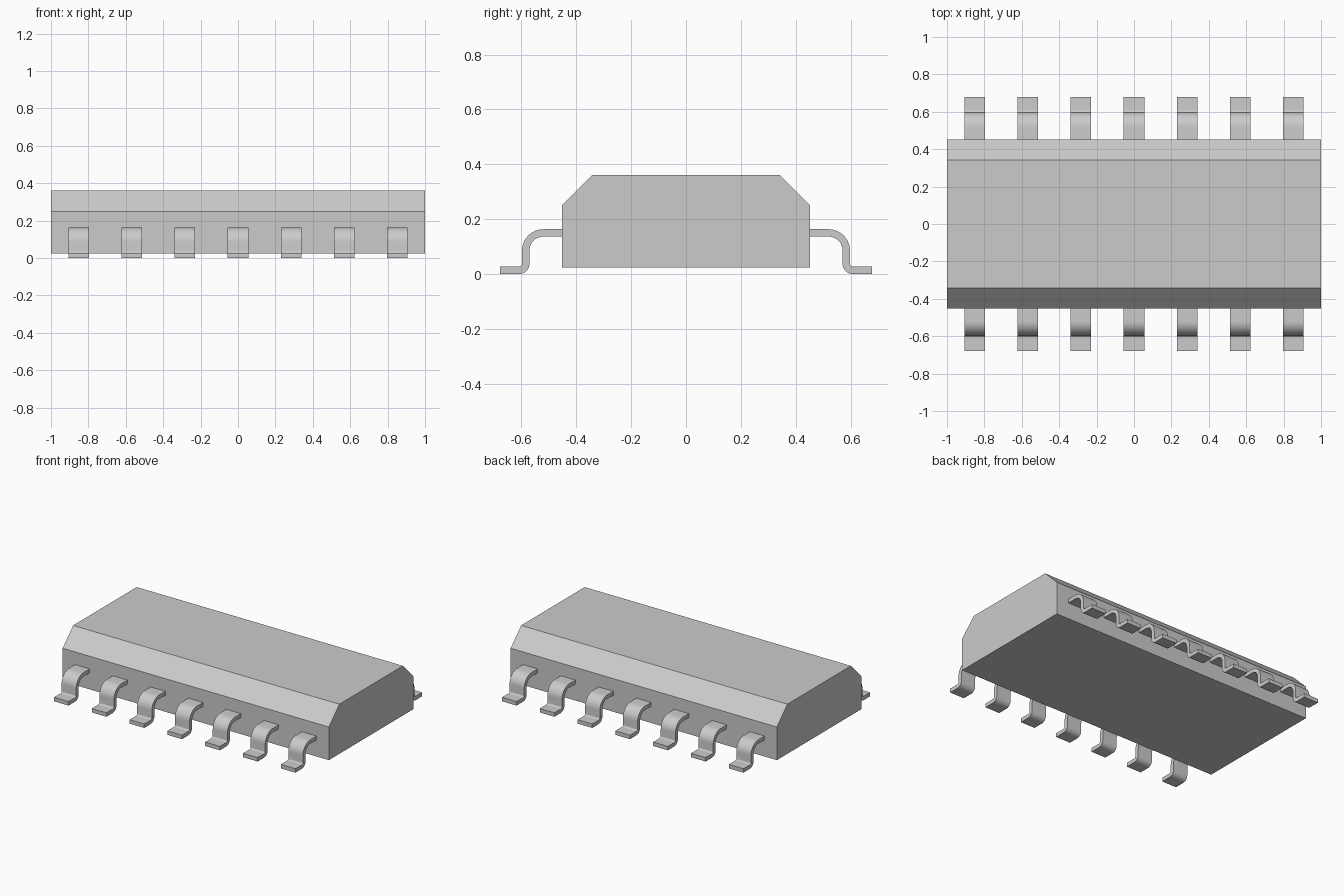
import bpy, bmesh
from math import sin, cos, pi, radians

if "Cube" in bpy.data.objects:
    bpy.data.objects.remove(bpy.data.objects["Cube"], do_unlink=True)

grey = bpy.data.materials.new("light grey")
grey.use_nodes = True
colour = (0.6, 0.6, 0.6, 1)
grey.diffuse_color = colour
grey.node_tree.nodes["Principled BSDF"].inputs["Base Color"].default_value = colour


def extrude_profile(name, profile, width, x=0):
    """Solid with a (y, z) outline, centred on x."""
    bm = bmesh.new()
    face = bm.faces.new([bm.verts.new((x - width / 2, y, z)) for y, z in profile])
    geom = bmesh.ops.extrude_face_region(bm, geom=[face])["geom"]
    verts = [g for g in geom if isinstance(g, bmesh.types.BMVert)]
    bmesh.ops.translate(bm, verts=verts, vec=(width, 0, 0))
    bmesh.ops.recalc_face_normals(bm, faces=bm.faces)
    mesh = bpy.data.meshes.new(name)
    bm.to_mesh(mesh)
    bm.free()
    mesh.materials.append(grey)
    obj = bpy.data.objects.new(name, mesh)
    bpy.context.collection.objects.link(obj)
    return obj


def arc(cy, cz, r, start, end, steps=10):
    angles = [radians(start + (end - start) * i / steps) for i in range(steps + 1)]
    return [(cy + r * cos(a), cz + r * sin(a)) for a in angles]


# Body with chamfered long top edges
SIDE, TOP, BOTTOM = 0.453, 0.361, 0.024
half = [(SIDE, BOTTOM), (SIDE, 0.249), (0.341, TOP)]
extrude_profile("body", half + [(-y, z) for y, z in reversed(half)], 2)

# Gull-wing lead outline: shoulder, upper bend, shin, lower bend, foot
T, LEAD_TOP, SHIN, TIP = 0.027, 0.163, 0.598, 0.679
R, r = 0.078, 0.010
upper = (SHIN - R, LEAD_TOP - R)
lower = (SHIN + r, T + r)
outline = [(SIDE, LEAD_TOP)] + arc(*upper, R, 90, 0) + arc(*lower, r, 180, 270)
outline += [(TIP, T), (TIP, 0)]
outline += arc(*lower, r + T, 270, 180) + arc(*upper, R - T, 0, 90)
outline += [(SIDE, LEAD_TOP - T)]

# Seven leads along each long side
for side, sign in (("front", -1), ("back", 1)):
    for i in range(7):
        lead = extrude_profile(f"{side}_lead_{i + 1}",
                               [(sign * y, z) for y, z in outline],
                               0.11, (i - 3) * 0.284)
        bpy.ops.object.select_all(action="DESELECT")
        lead.select_set(True)
        bpy.context.view_layer.objects.active = lead
        bpy.ops.object.shade_smooth_by_angle(angle=radians(30))
